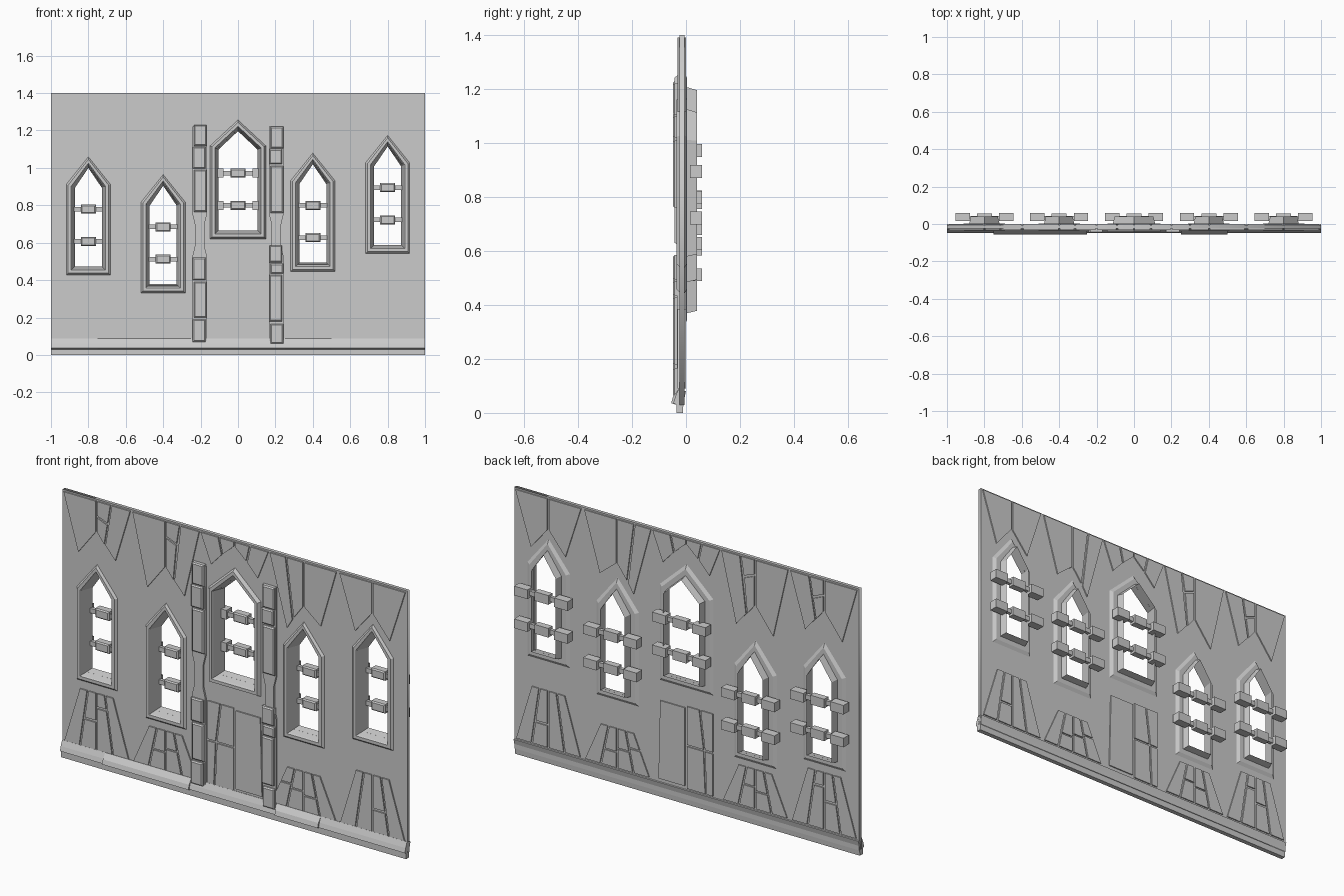
import bpy
import bmesh
from math import pi

if "Cube" in bpy.data.objects:
    bpy.data.objects.remove(bpy.data.objects["Cube"])

stone = bpy.data.materials.new("grey stone")
GREY = (0.6, 0.6, 0.6, 1)
stone.diffuse_color = GREY
stone.use_nodes = True
stone.node_tree.nodes["Principled BSDF"].inputs["Base Color"].default_value = GREY


def finish(bm, name):
    bmesh.ops.recalc_face_normals(bm, faces=bm.faces)
    mesh = bpy.data.meshes.new(name)
    bm.to_mesh(mesh)
    bm.free()
    mesh.materials.append(stone)
    obj = bpy.data.objects.new(name, mesh)
    bpy.context.collection.objects.link(obj)
    return obj


def loft(bm, rings, cap=True):
    """Join equal rings of 3D points, optionally closing both ends."""
    rows = [[bm.verts.new(p) for p in ring] for ring in rings]
    n = len(rows[0])
    for a, b in zip(rows, rows[1:]):
        for i in range(n):
            j = (i + 1) % n
            bm.faces.new((a[i], a[j], b[j], b[i]))
    if cap:
        bm.faces.new(rows[0])
        bm.faces.new(rows[-1])


def slab(bm, outline, front, back):
    """Upright plate with the given x/z outline."""
    loft(bm, [[(x, y, z) for x, z in outline] for y in (front, back)])


def box(bm, x0, x1, y0, y1, z0, z1, chamfer=0):
    c = chamfer
    full = [(x0, z0), (x1, z0), (x1, z1), (x0, z1)]
    small = [(x0 + c, z0 + c), (x1 - c, z0 + c), (x1 - c, z1 - c), (x0 + c, z1 - c)]
    rings = [(small, y0), (full, y0 + c), (full, y1)] if c else [(full, y0), (full, y1)]
    loft(bm, [[(x, y, z) for x, z in pts] for pts, y in rings])


def lerp(a, b, t):
    return a + (b - a) * t


# Windows: centre, sill, half width, springing height, apex height
LOW = 0.457
windows = [(cx, LOW + dz, 0.088, 0.90 + dz, 1.02 + dz)
           for cx, dz in ((-0.8, 0), (-0.4, -0.095), (0.4, 0.02), (0.8, 0.115))]
windows.append((0, 0.65, 0.12, 1.105, 1.217))


def lancet(win, d):
    cx, sill, w, spring, apex = win
    return [(cx - w - d, sill - d), (cx + w + d, sill - d), (cx + w + d, spring + 0.4 * d),
            (cx, apex + 1.3 * d), (cx - w - d, spring + 0.4 * d)]


# Wall sheet with pointed openings
curve = bpy.data.curves.new("wall", "CURVE")
curve.dimensions = "2D"
curve.fill_mode = "BOTH"
curve.extrude = 0.009
rectangle = [(-1, 0.03), (1, 0.03), (1, 1.4), (-1, 1.4)]
for outline in [rectangle] + [lancet(w, 0.004) for w in windows]:
    spline = curve.splines.new("POLY")
    spline.points.add(len(outline) - 1)
    for point, (x, z) in zip(spline.points, outline):
        point.co = (x, z, 0, 1)
    spline.use_cyclic_u = True
curve.materials.append(stone)
wall = bpy.data.objects.new("wall", curve)
wall.rotation_euler = (pi / 2, 0, 0)
wall.location.y = -0.015
bpy.context.collection.objects.link(wall)
bpy.ops.object.select_all(action="DESELECT")
wall.select_set(True)
bpy.context.view_layer.objects.active = wall
bpy.ops.object.convert(target="MESH")

# Window trims, splayed reveals and block bars
for number, win in enumerate(windows, 1):
    bm = bmesh.new()
    wide = win[0] == 0
    face = -0.042 if wide else -0.035
    reveal = [(0.03, -0.024), (0.02, face), (0.004, face), (0, -0.03), (-0.016, 0.04)]
    back_trim = [(0.035, -0.006), (0.018, 0.004), (-0.008, 0.004)]
    for rings in (reveal, back_trim):
        loft(bm, [[(x, y, z) for x, z in lancet(win, d)] for d, y in rings], cap=False)
    finish(bm, f"window_frame_{number}")

    bm = bmesh.new()
    cx = win[0]
    for rise in (0.15, 0.322):
        z = win[1] + rise
        box(bm, cx - 0.04, cx + 0.04, 0.015, 0.055, z - 0.024, z + 0.024, 0.006)
        box(bm, cx - 0.085, cx + 0.085, 0.024, 0.042, z - 0.012, z + 0.012)
        for s in (-1, 1):
            a, b = sorted((cx + s * 0.078, cx + s * 0.155))
            box(bm, a, b, 0.015, 0.06, z - 0.024, z + 0.024)
    finish(bm, f"window_bars_{number}")

# Hanging panels along the top edge
T = 1.392
bm = bmesh.new()
for cx, dz in ((-0.8, 0), (-0.4, -0.078)):
    for outline in (
            [(-0.19, T), (-0.005, T), (-0.005, 1.23 + dz), (-0.105, 1.10 + dz)],
            [(0.005, T), (0.08, T), (0.064, 1.295), (0.005, 1.318)],
            [(0.005, 1.306), (0.062, 1.283), (0.045, 1.18 + dz), (0.005, 1.23 + dz)],
            [(0.09, T), (0.195, T), (0.11, 1.11 + dz), (0.053, 1.175 + dz)]):
        slab(bm, [(cx + x, z) for x, z in outline], -0.031, 0)
for s in (-1, 1):
    slab(bm, [(s * x, z) for x, z in
              ((0.195, T), (0.095, T), (0.075, 1.305), (0.135, 1.24))], -0.031, 0)
    slab(bm, [(s * x, z) for x, z in
              ((0.085, T), (0.004, T), (0.004, 1.368), (0.067, 1.312))], -0.031, 0)
    slab(bm, [(0.8 + s * x, z) for x, z in
              ((0.19, T), (0.005, T), (0.005, 1.23), (0.1, 1.115))], -0.031, 0)
for outline in (
        [(0.205, T), (0.295, T), (0.335, 1.075), (0.305, 1.025)],
        [(0.305, T), (0.397, T), (0.397, 1.16), (0.345, 1.09)],
        [(0.407, T), (0.59, T), (0.5, 1.085), (0.407, 1.16)]):
    slab(bm, outline, -0.031, 0)
finish(bm, "upper_panels")

# Flared panels above the plinth, as strips with optional cross joints
bm = bmesh.new()
fans = ((-0.8, 0.385, (None, 0.5, 0.75, None)), (-0.4, 0.295, (None, 0.45, 0.55, None)),
        (0.4, 0.295, (0.6, 0.5, 0.4, None)), (0.8, 0.385, (None, None, 0.4, None)))
for cx, top, joints in fans:
    for k, joint in enumerate(joints):
        spans = [(0, 1)] if joint is None else [(0, joint - 0.02), (joint + 0.02, 1)]

        def edge(t, side):
            half = lerp(0.19, 0.1, t)
            return cx + lerp(-half, half, (k + side) / 4) + (0.005 if side == 0 else -0.005)
        for a, b in spans:
            za, zb = lerp(0.09, top, a), lerp(0.09, top, b)
            slab(bm, [(edge(a, 0), za), (edge(a, 1), za), (edge(b, 1), zb), (edge(b, 0), zb)],
                 -0.031, 0)
finish(bm, "lower_panels")

# Central panels under the large window
bm = bmesh.new()
for outline in (
        [(-0.155, 0.32), (-0.11, 0.32), (-0.085, 0.52), (-0.155, 0.52)],
        [(-0.1, 0.32), (-0.005, 0.32), (-0.005, 0.52), (-0.075, 0.52)],
        [(-0.155, 0.09), (-0.12, 0.09), (-0.11, 0.31), (-0.155, 0.31)],
        [(-0.11, 0.09), (-0.005, 0.09), (-0.005, 0.31), (-0.1, 0.31)],
        [(0.008, 0.1), (0.16, 0.1), (0.15, 0.51), (0.008, 0.51)]):
    slab(bm, outline, -0.031, 0)
finish(bm, "central_panels")

# Pilasters: a waisted backing strip with stacked blocks
stacks = {
    "right_pilaster": (-0.205, ((1.118, 1.23), (0.997, 1.112), (0.765, 0.99),
                                (0.4, 0.52), (0.2, 0.39), (0.07, 0.19))),
    "left_pilaster": (0.205, ((1.105, 1.22), (1.02, 1.1), (0.76, 1.01),
                              (0.495, 0.585), (0.435, 0.488), (0.18, 0.428), (0.06, 0.165))),
}
for name, (cx, blocks) in stacks.items():
    bm = bmesh.new()
    side = [(0.038, 0.07), (0.038, 0.53), (0.026, 0.58), (0.026, 0.7), (0.038, 0.75), (0.038, 1.22)]
    outline = [(cx + x, z) for x, z in side] + [(cx - x, z) for x, z in reversed(side)]
    slab(bm, outline, -0.034, -0.01)
    for k, (low, high) in enumerate(blocks):
        shift = 0.003 * (-1) ** k
        box(bm, cx - 0.034 + shift, cx + 0.034 + shift, -0.048, -0.02, low, high, 0.006)
    finish(bm, name)

# Plinth segments, some standing slightly proud
bm = bmesh.new()
cuts = (-1, -0.75, -0.5, -0.25, 0, 0.25, 0.5, 1)
for k, (a, b) in enumerate(zip(cuts, cuts[1:])):
    out = 0.008 if k in (1, 2, 5) else 0
    profile = [(-0.036, 0), (-0.036, 0.03), (-0.047 - out, 0.036), (-0.04 - out, 0.06),
               (-0.028, 0.088), (0, 0.08), (-0.009, 0.04), (-0.012, 0)]
    loft(bm, [[(x, y, z) for y, z in profile] for x in (a, b)])
finish(bm, "plinth")
